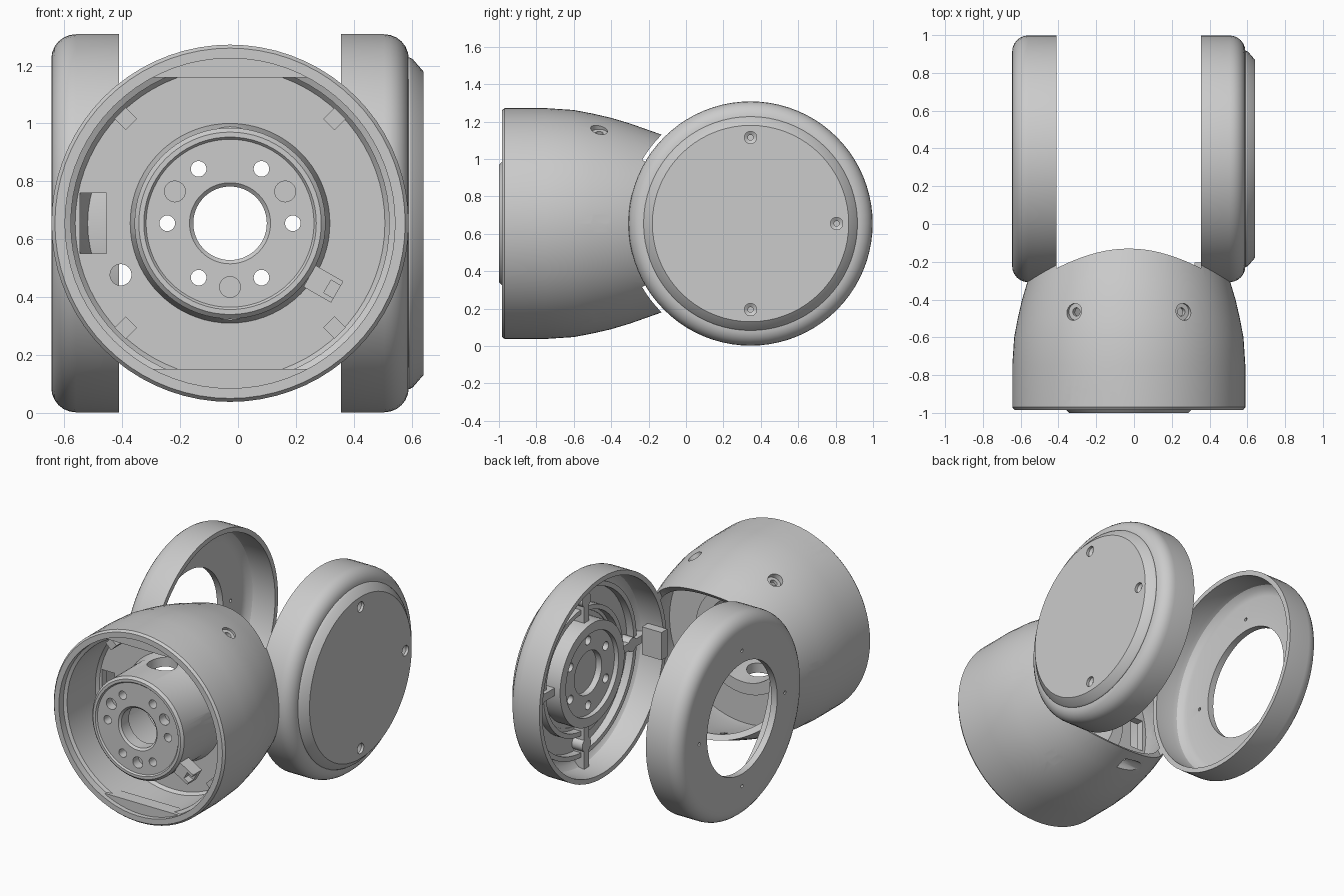
import bpy, bmesh, math
from mathutils import Vector, Matrix

if "Cube" in bpy.data.objects:
    bpy.data.objects.remove(bpy.data.objects["Cube"], do_unlink=True)

grey = bpy.data.materials.new("plain_grey")
grey.use_nodes = True
grey.diffuse_color = (0.6, 0.6, 0.6, 1)
grey.node_tree.nodes["Principled BSDF"].inputs["Base Color"].default_value = (0.6, 0.6, 0.6, 1)

CX, CZ = -0.0275, 0.655       # centre line shared by the housing and cups
CY = 0.345                    # pivot axis of the cups
Y, X = Vector((0, 1, 0)), Vector((1, 0, 0))
BODY = Vector((CX, 0, CZ))
PIVOT = Vector((CX, CY, CZ))


def finish(name, bm):
    bmesh.ops.recalc_face_normals(bm, faces=bm.faces)
    me = bpy.data.meshes.new(name)
    bm.to_mesh(me)
    bm.free()
    me.materials.append(grey)
    ob = bpy.data.objects.new(name, me)
    bpy.context.collection.objects.link(ob)
    return ob


def lathe(name, profile, loc, axis, seg=72):
    """Spin a closed (radius, height) profile around an axis."""
    bm = bmesh.new()
    vs = [bm.verts.new((r, 0, h)) for r, h in profile]
    es = [bm.edges.new((vs[i], vs[(i + 1) % len(vs)])) for i in range(len(vs))]
    bmesh.ops.spin(bm, geom=vs + es, cent=(0, 0, 0), axis=(0, 0, 1),
                   angle=2 * math.pi, steps=seg, use_duplicate=False)
    bmesh.ops.remove_doubles(bm, verts=bm.verts, dist=1e-5)
    # the closed axis edge of a solid carries no faces
    bmesh.ops.delete(bm, geom=[e for e in bm.edges if not e.link_faces], context='EDGES')
    rot = Vector(axis).to_track_quat('Z', 'Y').to_matrix().to_4x4()
    bm.transform(Matrix.Translation(loc) @ rot)
    return finish(name, bm)


def rod(name, r, h0, h1, loc, axis, seg=24):
    return lathe(name, [(0, h0), (r, h0), (r, h1), (0, h1)], loc, axis, seg)


def box(name, size, loc, rot=None):
    bm = bmesh.new()
    bmesh.ops.create_cube(bm, size=1)
    m = Matrix.Translation(loc) @ (rot or Matrix()) @ Matrix.Diagonal((*size, 1))
    bm.transform(m)
    return finish(name, bm)


def boolean(target, tools, op='DIFFERENCE'):
    for t in tools:
        m = target.modifiers.new("cut", 'BOOLEAN')
        m.object, m.operation, m.solver = t, op, 'EXACT'
        bpy.context.view_layer.objects.active = target
        bpy.ops.object.modifier_apply(modifier=m.name)
        bpy.data.objects.remove(t, do_unlink=True)


def around(n, r, start=0):
    """Offsets on a circle in the xz plane."""
    for i in range(n):
        a = math.radians(start) + 2 * math.pi * i / n
        yield a, Vector((r * math.cos(a), 0, r * math.sin(a)))


# Tapered housing with a bulkhead inside
housing = lathe("housing", [
    (.57, -.985), (.605, -.985), (.617, -.97), (.617, -.75), (.607, -.6), (.588, -.5),
    (.565, -.4), (.535, -.3), (.475, -.13), (.462, -.09), (.425, -.09), (.49, -.3),
    (.54, -.5), (.545, -.57), (.28, -.57), (.28, -.62), (.535, -.62), (.55, -.64),
    (.55, -.93), (.57, -.94)], BODY, Y)

# Rear saddle, clearing the cups
tools = [lathe("saddle_cutter", [(0, -.8), (.64, -.8), (.64, -.383), (.672, -.383),
                                 (.672, .383), (.64, .383), (.64, .8), (0, .8)], PIVOT, X, 96)]
# Countersunk radial screw holes
for a, d in around(6, 1):
    tools.append(lathe("screw_cutter", [(0, .45), (.022, .45), (.022, .556), (.045, .556),
                                        (.045, .7), (0, .7)], BODY + Y * -.465, d, 24))
# Cable slot and two holes through the bulkhead
tools.append(box("slot_cutter", (.09, .3, .21), (-.5, -.6, CZ)))
tools.append(rod("slot_end_cutter", .105, -.7, -.5, Vector((-.465, 0, CZ)), Y, 32))
for s in (-1, 1):
    tools.append(rod("hole_cutter", .037, -.7, -.5, Vector((-.405, 0, CZ + s * .178)), Y))
boolean(housing, tools)

# Flat-faced segments inside the mouth, behind the tangential pockets
for s, word in ((1, "upper"), (-1, "lower")):
    seg = rod(word + "_mouth_segment", .575, -.955, -.87, BODY, Y, 72)
    boolean(seg, [box("segment_limit", (2, 1, .2), (CX, -.9, CZ + s * .603))], 'INTERSECT')
    pockets = lambda: [rod("pocket_cutter", .042, -.5, -.09, Vector((0, -.918, CZ + s * .573)), X)]
    boolean(seg, pockets())
    boolean(housing, pockets())
    boolean(housing, [rod("rear_pocket_cutter", .042, -.5, -.09,
                          Vector((0, -.235, CZ + s * .50)), X)])

# Square tabs around the inner wall
for i, (a, d) in enumerate(around(4, .51, 45)):
    box(f"inner_tab_{i + 1}", (.055, .14, .055), BODY + d + Y * -.68, Matrix.Rotation(-a, 4, 'Y'))

# Hollow drive hub with bolt circle and side windows
hub = lathe("drive_hub", [
    (.14, -.99), (.29, -.99), (.298, -1.0), (.315, -1.0), (.33, -.985), (.33, -.66), (.345, -.62),
    (.345, -.55), (.27, -.55), (.27, -.9), (.127, -.9), (.127, -.978)], BODY, Y)
tools = [rod("bolt_cutter", .027, -1.1, -.8, BODY + d, Y) for a, d in around(6, .217)]
tools += [rod("pin_cutter", .036, -1.1, -.93, BODY + d, Y) for a, d in around(3, .22, 30)]
tools += [rod("window_cutter", .09, .2, .42, BODY + Y * -.74, d, 32) for a, d in around(4, 1)]
boolean(hub, tools)

# Small connector on the rim of the hub
turn = Matrix.Rotation(math.radians(30), 4, 'Y')
plug = box("connector", (.11, .09, .085), (.295, -.935, .445), turn)
boolean(plug, [box("connector_cutter", (.06, .06, .05), (.335, -.96, .422), turn)])

# Pair of rounded cups, each with an opening in the outer wall
arc = [(.568 + .085 * math.cos(t), .5325 + .085 * math.sin(t))
       for t in (math.radians(15 * k) for k in range(7))]
cup_profile = [(.622, .383), (.653, .383)] + arc + [
    (.36, .6175), (.36, .575), (.555, .575), (.59, .565), (.615, .54), (.622, .51)]
for s, word in ((1, "left"), (-1, "right")):
    cup = lathe(word + "_cup", cup_profile, PIVOT, X * s, 80)
    if s < 0:
        boolean(cup, [rod("pinhole_cutter", .011, .5, .7,
                          PIVOT + Vector((0, d.x, d.z)), X * s, 12)
                      for a, d in around(4, .44)])

# Bevelled cover on the left cup
cover = lathe("cover", [(0, .58), (.572, .58), (.572, .622), (.566, .632), (.525, .6675),
                        (0, .6675)], PIVOT, X)
boolean(cover, [lathe("cover_screw_cutter", [(0, .6), (.014, .6), (.014, .638), (.033, .65),
                                             (.033, .7), (0, .7)],
                      PIVOT + Vector((0, d.x, d.z)), X, 24) for a, d in around(4, .46)])

# Bearing seat inside the left cup
seat = lathe("bearing_seat", [(0, .59), (.33, .59), (.33, .46), (.27, .46), (.27, .49),
                              (.14, .49), (.14, .53), (0, .53)], PIVOT, X)
boolean(seat, [rod("seat_hole_cutter", .028, .4, .56, PIVOT + Vector((0, d.x, d.z)), X)
               for a, d in around(6, .21, 30)])
for r0, r1, word in ((.38, .41, "inner"), (.52, .55, "outer")):
    lathe(word + "_ring_rib", [(r0, .59), (r1, .59), (r1, .525), (r0, .525)], PIVOT, X)
for i, (a, d) in enumerate(around(4, .47)):
    p = PIVOT + Vector((0, d.x, d.z))
    box(f"radial_rib_{i + 1}", (.09, .3, .05), p + X * .545, Matrix.Rotation(a, 4, 'X'))
    rod(f"screw_boss_{i + 1}", .045, .5, .59, p, X)

# Cable bracket between the left cup and the housing
box("cable_bracket", (.14, .06, .18), (.39, -.235, CZ))

# Smooth shading with crisp edges
for ob in bpy.context.collection.objects:
    if ob.type == 'MESH' and grey.name in ob.data.materials:
        bpy.ops.object.select_all(action='DESELECT')
        ob.select_set(True)
        bpy.context.view_layer.objects.active = ob
        bpy.ops.object.shade_smooth_by_angle(angle=math.radians(30))
